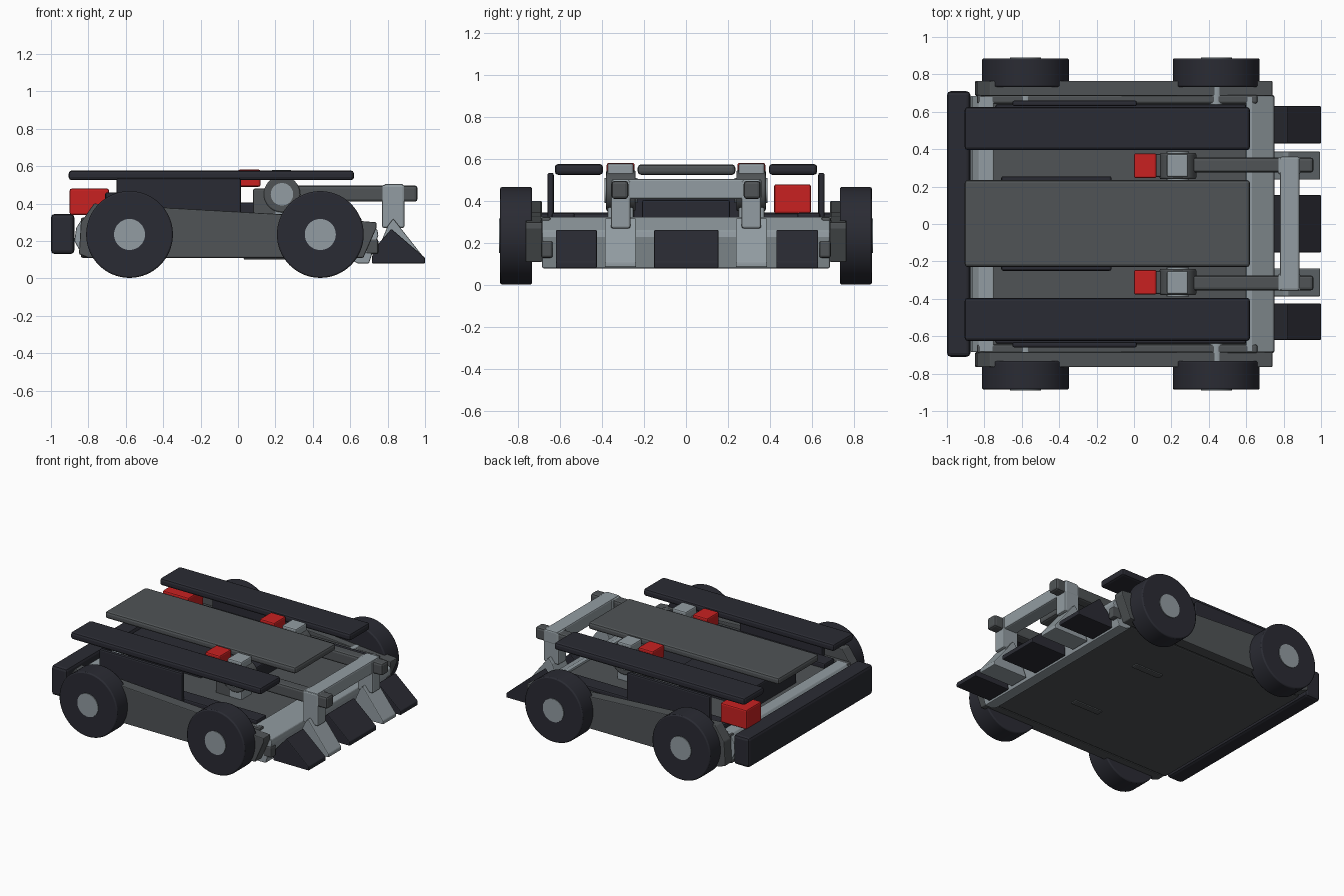
import bpy, bmesh, math
from mathutils import Matrix

if "Cube" in bpy.data.objects:
    bpy.data.objects.remove(bpy.data.objects["Cube"])


def material(name, rgb):
    m = bpy.data.materials.new(name)
    m.use_nodes = True
    m.diffuse_color = (*rgb, 1)
    m.node_tree.nodes["Principled BSDF"].inputs["Base Color"].default_value = (*rgb, 1)
    return m


DARK = material("charcoal", (0.023, 0.024, 0.033))
GREY = material("steel grey", (0.08, 0.088, 0.093))
LIGHT = material("light grey", (0.29, 0.335, 0.36))
RED = material("red", (0.58, 0.015, 0.015))


def finish(name, bm, mat, bevel):
    bmesh.ops.recalc_face_normals(bm, faces=bm.faces)
    mesh = bpy.data.meshes.new(name)
    bm.to_mesh(mesh)
    bm.free()
    mesh.materials.append(mat)
    ob = bpy.data.objects.new(name, mesh)
    bpy.context.collection.objects.link(ob)
    if bevel:
        mod = ob.modifiers.new("soft_edges", "BEVEL")
        mod.width = bevel
        mod.segments = 2
        mod.limit_method = "ANGLE"
    return ob


def box(name, mat, x, y, z, bevel=0.01):
    """Box given as (min, max) ranges."""
    bm = bmesh.new()
    bmesh.ops.create_cube(bm, size=1)
    for v in bm.verts:
        v.co = [r[0] if c < 0 else r[1] for c, r in zip(v.co, (x, y, z))]
    return finish(name, bm, mat, bevel)


def prism(name, mat, profile, y, bevel=0.006):
    """Side profile in x and z, extruded across y."""
    bm = bmesh.new()
    face = bm.faces.new([bm.verts.new((px, y[0], pz)) for px, pz in profile])
    ext = bmesh.ops.extrude_face_region(bm, geom=[face])["geom"]
    moved = [g for g in ext if isinstance(g, bmesh.types.BMVert)]
    bmesh.ops.translate(bm, verts=moved, vec=(0, y[1] - y[0], 0))
    return finish(name, bm, mat, bevel)


def rod(name, mat, x, z, y, radius, bevel=0.0, sides=48):
    """Cylinder lying along y."""
    bm = bmesh.new()
    bmesh.ops.create_cone(bm, cap_ends=True, segments=sides, radius1=radius,
                          radius2=radius, depth=abs(y[1] - y[0]))
    spin = Matrix.Translation((x, (y[0] + y[1]) / 2, z)) @ Matrix.Rotation(math.pi / 2, 4, "X")
    bmesh.ops.transform(bm, matrix=spin, verts=bm.verts)
    ob = finish(name, bm, mat, bevel)
    bpy.ops.object.select_all(action="DESELECT")
    ob.select_set(True)
    bpy.context.view_layer.objects.active = ob
    bpy.ops.object.shade_smooth_by_angle(angle=math.radians(30))
    return ob


def span(s, a, b):
    """Range a..b mirrored to side s."""
    return tuple(sorted((s * a, s * b)))


# Chassis tub and its light end beams
box("chassis_floor", GREY, (-0.84, 0.68), (-0.68, 0.68), (0.11, 0.18))
box("chassis_deck", GREY, (-0.78, 0.62), (-0.66, 0.66), (0.17, 0.31))
prism("front_beam", LIGHT, [(0.60, 0.10), (0.64, 0.08), (0.70, 0.08), (0.75, 0.23),
                            (0.745, 0.26), (0.63, 0.325), (0.60, 0.325)], (-0.685, 0.685))
prism("rear_beam", LIGHT, [(-0.75, 0.12), (-0.83, 0.12), (-0.875, 0.2), (-0.865, 0.27),
                           (-0.83, 0.325), (-0.75, 0.325)], (-0.685, 0.685))
box("rear_bumper", DARK, (-1.0, -0.875), (-0.71, 0.71), (0.13, 0.345), 0.02)
box("battery", DARK, (-0.71, -0.12), (-0.25, 0.255), (0.30, 0.46))
box("controller", DARK, (-0.13, 0.20), (-0.21, 0.21), (0.30, 0.405))
box("red_box", RED, (-0.9, -0.69), (0.42, 0.595), (0.34, 0.48))

# Top armour planks
box("centre_plank", GREY, (-0.905, 0.62), (-0.23, 0.235), (0.525, 0.575), 0.016)

for s, side in ((1, "back"), (-1, "front")):
    box(side + "_plank", DARK, (-0.905, 0.62), span(s, 0.395, 0.625), (0.525, 0.577), 0.016)
    box(side + "_upright_panel", DARK, (-0.65, 0.015), span(s, 0.63, 0.66), (0.30, 0.535))
    box(side + "_rail", DARK, (-0.74, 0.60), span(s, 0.53, 0.64), (0.29, 0.345))
    box(side + "_tub_wall", GREY, (-0.84, 0.66), span(s, 0.645, 0.69), (0.115, 0.325))
    box(side + "_hinge_block", GREY, (0.685, 0.75), span(s, 0.635, 0.69), (0.13, 0.21))
    prism(side + "_side_plate", GREY, [(-0.85, 0.13), (-0.84, 0.30), (-0.77, 0.40), (0.20, 0.345),
                                       (0.74, 0.30), (0.74, 0.27), (0.67, 0.11), (-0.80, 0.11)],
          span(s, 0.685, 0.765))

    # Wheels, hubs and axles
    for x, end in ((-0.58, "rear"), (0.44, "fore")):
        tag = side + "_" + end
        rod(tag + "_wheel", DARK, x, 0.235, span(s, 0.733, 0.885), 0.232, 0.008, 64)
        rod(tag + "_hub", LIGHT, x, 0.235, span(s, 0.80, 0.89), 0.083)
        rod(tag + "_axle", LIGHT, x, 0.285, span(s, 0.60, 0.75), 0.042)

    # Lifting arm with its pivot motor
    box(side + "_pivot_mount", GREY, (0.08, 0.21), span(s, 0.25, 0.375), (0.30, 0.48))
    rod(side + "_pivot_motor", GREY, 0.235, 0.45, span(s, 0.24, 0.38), 0.098, 0.008)
    rod(side + "_pivot_disc", LIGHT, 0.235, 0.45, span(s, 0.232, 0.388), 0.06)
    box(side + "_pivot_cap", LIGHT, (0.175, 0.29), span(s, 0.25, 0.375), (0.30, 0.58))
    box(side + "_red_block", RED, (0.0, 0.12), span(s, 0.245, 0.378), (0.49, 0.582))
    box(side + "_arm", GREY, (0.28, 0.96), span(s, 0.275, 0.355), (0.41, 0.497), 0.015)
    box(side + "_arm_upright", LIGHT, (0.77, 0.89), span(s, 0.265, 0.358), (0.27, 0.50))
    prism(side + "_fork_tip", LIGHT, [(0.80, 0.28), (0.83, 0.32), (0.995, 0.11), (0.995, 0.085),
                                      (0.72, 0.085)], span(s, 0.237, 0.387))
    box(side + "_floor_slot", GREY, (0.03, 0.26), span(s, 0.285, 0.335), (0.10, 0.12), 0.009)

box("arm_crossbar", LIGHT, (0.78, 0.885), (-0.355, 0.36), (0.41, 0.505))

# Front wedges
for name, a, b in (("near", -0.62, -0.425), ("middle", -0.152, 0.155), ("far", 0.43, 0.63)):
    prism(name + "_wedge", DARK, [(0.715, 0.08), (0.72, 0.15), (0.82, 0.265), (1.0, 0.11),
                                  (1.0, 0.08)], (a, b))
